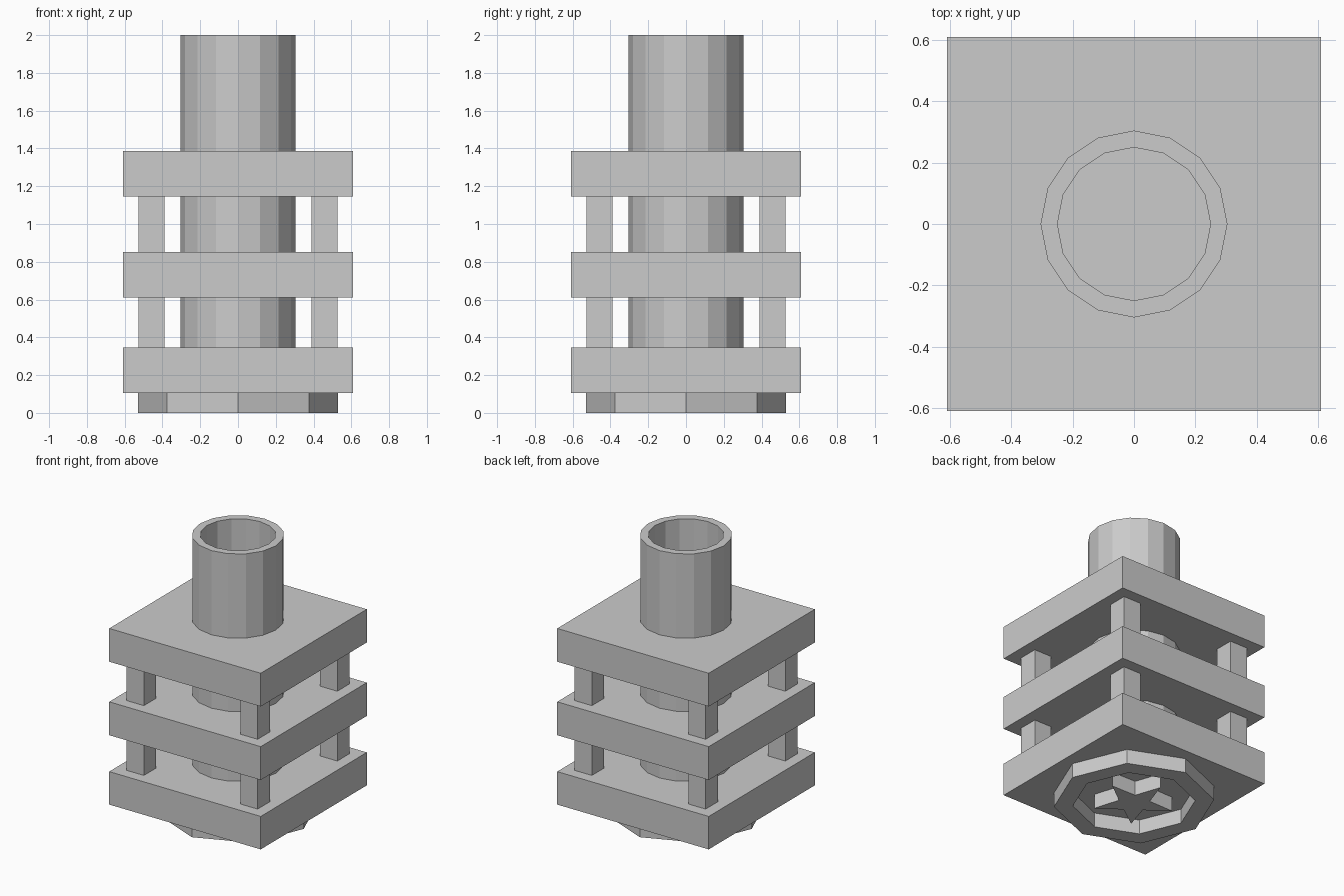
import bpy, bmesh
from math import sin, cos, pi

if "Cube" in bpy.data.objects:
    bpy.data.objects.remove(bpy.data.objects["Cube"])


def finish(bm, name):
    bmesh.ops.recalc_face_normals(bm, faces=bm.faces)
    mesh = bpy.data.meshes.new(name)
    bm.to_mesh(mesh)
    bm.free()
    obj = bpy.data.objects.new(name, mesh)
    bpy.context.collection.objects.link(obj)


def box(name, x, y, width, z0, z1):
    bm = bmesh.new()
    bmesh.ops.create_cube(bm, size=1)
    for v in bm.verts:
        v.co = (x + v.co.x * width, y + v.co.y * width,
                (z0 + z1) / 2 + v.co.z * (z1 - z0))
    finish(bm, name)


def tube(name, sides, outer, inner, z0, z1):
    # Rectangular wall section swept around the axis
    bm = bmesh.new()
    section = [(outer, z0), (outer, z1), (inner, z1), (inner, z0)]
    rings = [[bm.verts.new((r * cos(2 * pi * i / sides), r * sin(2 * pi * i / sides), z))
              for r, z in section] for i in range(sides)]
    for i in range(sides):
        a, b = rings[i], rings[(i + 1) % sides]
        for k in range(4):
            m = (k + 1) % 4
            bm.faces.new((a[k], b[k], b[m], a[m]))
    finish(bm, name)


def star(name, tip, notch, z0, z1):
    bm = bmesh.new()
    verts = []
    for i in range(10):
        r = notch if i % 2 else tip
        a = pi / 2 + i * pi / 5
        verts.append(bm.verts.new((r * cos(a), r * sin(a), z0)))
    face = bm.faces.new(verts)
    result = bmesh.ops.extrude_face_region(bm, geom=[face], use_keep_orig=True)
    for v in result["geom"]:
        if isinstance(v, bmesh.types.BMVert):
            v.co.z = z1
    finish(bm, name)


# Three square plates
plates = [(0.105, 0.345), (0.61, 0.853), (1.145, 1.387)]
for name, (z0, z1) in zip(("lower_plate", "middle_plate", "upper_plate"), plates):
    box(name, 0, 0, 1.22, z0, z1)

# Corner posts between the plates
for level, (low, high) in zip(("lower", "upper"), zip(plates, plates[1:])):
    for sx in (-1, 1):
        for sy in (-1, 1):
            box(level + "_post", sx * 0.458, sy * 0.458, 0.14, low[1], high[0])

# Open-topped pipe through the stack
tube("pipe", 16, 0.305, 0.25, 0.345, 2.0)

# Octagonal foot ring with a raised star inside it
tube("foot_ring", 8, 0.53, 0.405, 0, 0.105)
star("foot_star", 0.27, 0.107, 0, 0.105)
